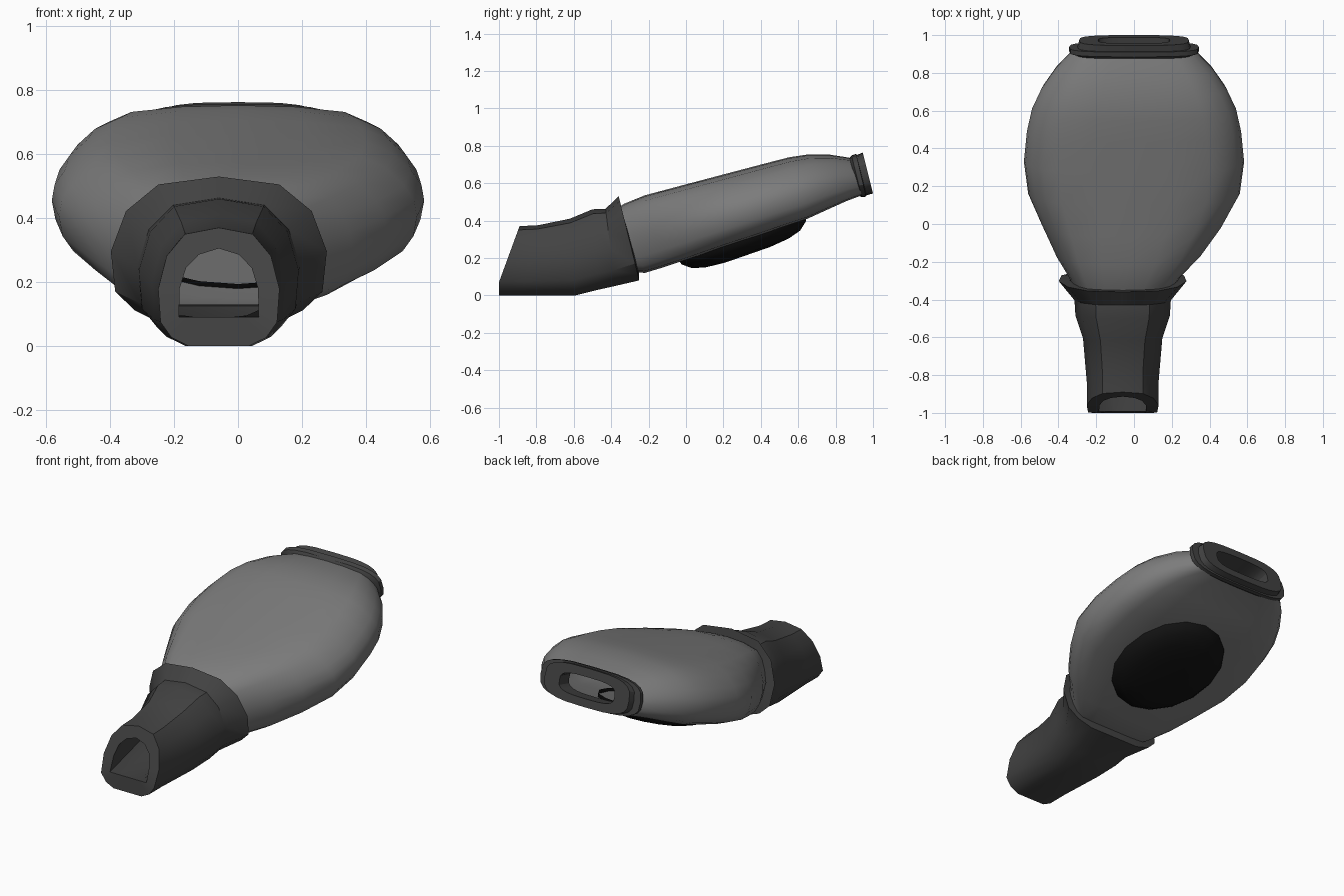
import bpy, bmesh, math

if "Cube" in bpy.data.objects:
    bpy.data.objects.remove(bpy.data.objects["Cube"])


def material(name, v):
    m = bpy.data.materials.new(name)
    m.diffuse_color = (v, v, v, 1)
    m.use_nodes = True
    m.node_tree.nodes["Principled BSDF"].inputs["Base Color"].default_value = m.diffuse_color
    return m


BODY = material("mid grey", 0.2)
RUBBER = material("dark grey", 0.055)
BLACK = material("black", 0.006)


def mirrored(half):
    """Full ring from a right-hand half profile (top to bottom)."""
    left = [(-u, v) for u, v in reversed(half) if u > 0]
    return half + left


def ring(profile, cx, hw, top, bot):
    """Place a profile between a top and a bottom (y, z) point."""
    return [(cx + u * hw,
             bot[0] + (top[0] - bot[0]) * v,
             bot[1] + (top[1] - bot[1]) * v) for u, v in profile]


def loft(name, rings, mat, closed=False, cap_end=False, angle=35):
    bm = bmesh.new()
    vs = [[bm.verts.new(p) for p in r] for r in rings]
    n = len(vs[0])
    pairs = list(zip(vs, vs[1:])) + ([(vs[-1], vs[0])] if closed else [])
    for a, b in pairs:
        for i in range(n):
            j = (i + 1) % n
            bm.faces.new((a[i], a[j], b[j], b[i]))
    if cap_end:
        bm.faces.new(vs[-1])
    bmesh.ops.recalc_face_normals(bm, faces=bm.faces[:])
    me = bpy.data.meshes.new(name)
    bm.to_mesh(me)
    bm.free()
    me.materials.append(mat)
    ob = bpy.data.objects.new(name, me)
    bpy.context.collection.objects.link(ob)
    bpy.ops.object.select_all(action='DESELECT')
    ob.select_set(True)
    bpy.context.view_layer.objects.active = ob
    bpy.ops.object.shade_smooth_by_angle(angle=math.radians(angle))
    return ob


# Main pod: flattened teardrop with a full, nearly flat underside
pod = mirrored([(0, 1), (.36, .985), (.68, .93), (.83, .82), (.93, .67),
                (.985, .54), (1, .4), (.98, .23), (.92, .1), (.8, .025),
                (.5, 0), (0, 0)])
pod_sections = [
    (-.06, .24, (-.42, .43), (-.33, .13)),
    (-.05, .30, (-.33, .49), (-.22, .12)),
    (-.03, .385, (-.22, .535), (-.12, .15)),
    (-.01, .475, (-.07, .575), (.03, .20)),
    (0, .56, (.10, .62), (.20, .26)),
    (0, .583, (.27, .665), (.37, .315)),
    (0, .567, (.43, .707), (.53, .37)),
    (0, .54, (.55, .738), (.65, .41)),
    (0, .49, (.65, .753), (.76, .46)),
    (0, .415, (.77, .752), (.86, .505)),
    (0, .325, (.88, .735), (.94, .535)),
]
loft("pod_body", [ring(pod, *s) for s in pod_sections], BODY)

# Front sleeve: hollow D-shaped tube flaring into a collar
outer = mirrored([(0, 1), (.56, .945), (.86, .76), (1, .48), (.96, .2),
                  (.78, .07), (.5, 0)])
inner = mirrored([(0, 1), (.5, .91), (.82, .72), (.98, .42), (1, 0),
                  (.6, 0), (.3, 0)])
sleeve = [ring(outer, -.06, *s) for s in [
    (.19, (-.89, .37), (-1, 0)),
    (.19, (-.79, .375), (-.88, 0)),
    (.21, (-.62, .41), (-.59, 0)),
    (.25, (-.50, .46), (-.47, .03)),
    (.255, (-.43, .463), (-.38, .05)),
    (.338, (-.36, .53), (-.25, .08)),
    (.28, (-.35, .47), (-.25, .13)),
    (.215, (-.46, .42), (-.42, .08)),
]]
sleeve.append(ring(inner, -.06, .125, (-.91, .305), (-1, .09)))
# The mouth is upright at its foot and raked back above
for k in (0, -1):
    sleeve[k] = [(x, -1 + max(0, z - .07) * .367, z) for x, y, z in sleeve[k]]
loft("front_sleeve", sleeve, RUBBER, closed=True)

# Rear flange: stepped rounded rim around a slot
N = 24
slot = []
for i in range(N):
    a = 2 * math.pi * i / N
    s, c = math.sin(a), math.cos(a)
    slot.append((math.copysign(abs(s) ** .6, s),
                 .5 + .5 * math.copysign(abs(c) ** .6, c)))
flange = [ring(slot, 0, *s) for s in [
    (.31, (.875, .735), (.93, .53)),
    (.343, (.885, .748), (.94, .525)),
    (.343, (.91, .757), (.963, .528)),
    (.30, (.912, .75), (.965, .535)),
    (.29, (.945, .763), (1.0, .545)),
    (.19, (.957, .713), (.988, .592)),
    (.19, (.86, .69), (.89, .565)),
]]
loft("rear_flange", flange, RUBBER, closed=True, angle=30)

# Underside pad: shallow black dome on the sloping belly
M = 16
slope = math.atan2(.24, .69)
dome = []
for r, d in [(1, -.02), (.98, .012), (.85, .05), (.65, .07), (.35, .08)]:
    row = []
    for i in range(M):
        a = 2 * math.pi * i / M
        t, depth = .36 * r * math.sin(a), d
        row.append((.32 * r * math.cos(a),
                    .305 + t * math.cos(slope) + depth * math.sin(slope),
                    .293 + t * math.sin(slope) - depth * math.cos(slope)))
    dome.append(row)
loft("underside_pad", dome, BLACK, cap_end=True, angle=40)
